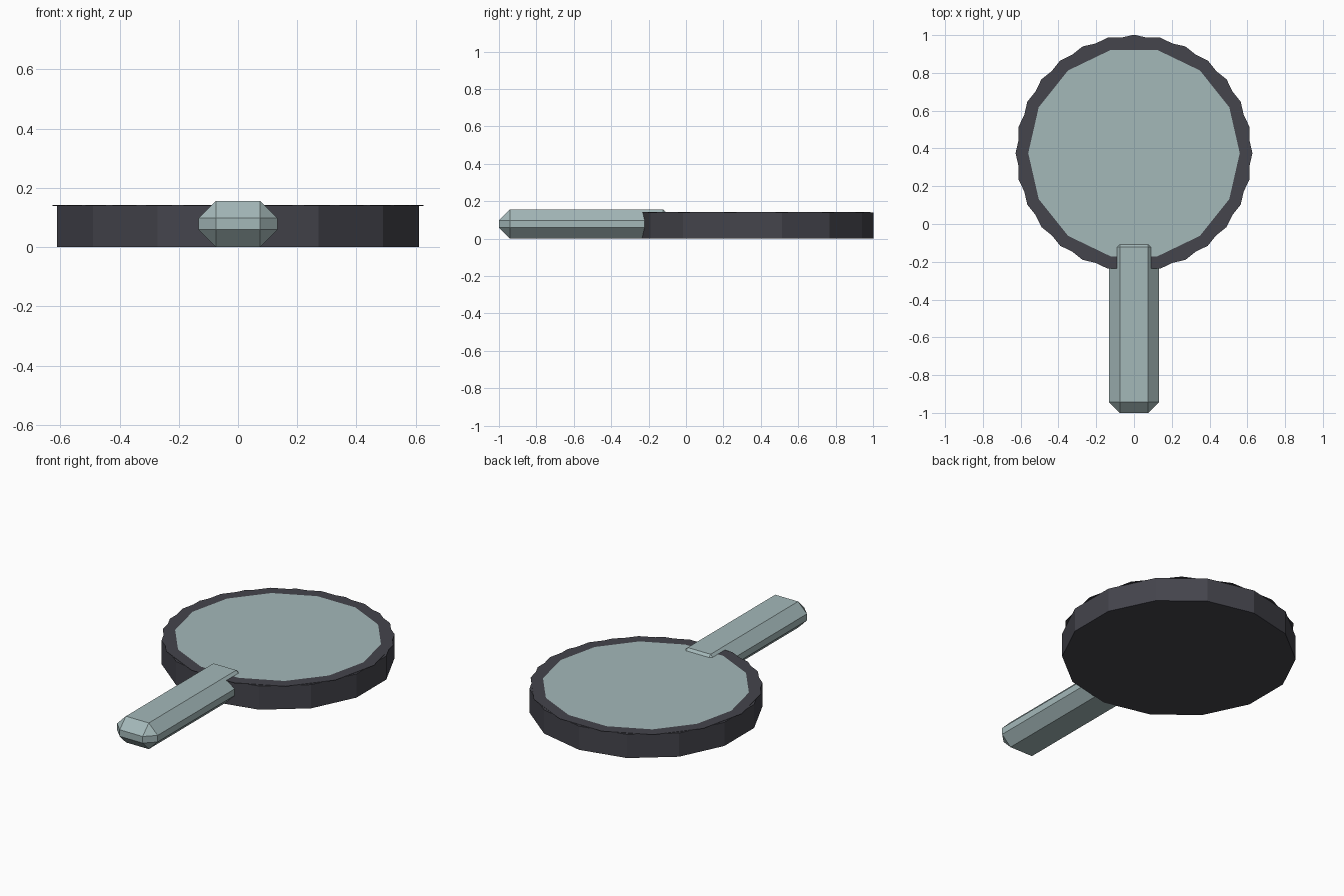
import bpy
import bmesh
import math

if "Cube" in bpy.data.objects:
    bpy.data.objects.remove(bpy.data.objects["Cube"], do_unlink=True)

SIDES = 14
CENTRE_Y = 0.375
RADIUS = 0.627
LENS_RADIUS = 0.56
TOP = 0.14


def material(name, rgb):
    mat = bpy.data.materials.new(name)
    mat.use_nodes = True
    colour = (*rgb, 1)
    mat.diffuse_color = colour
    mat.node_tree.nodes["Principled BSDF"].inputs["Base Color"].default_value = colour
    return mat


def add_object(name, bm, mat):
    bmesh.ops.recalc_face_normals(bm, faces=bm.faces)
    mesh = bpy.data.meshes.new(name)
    bm.to_mesh(mesh)
    bm.free()
    mesh.materials.append(mat)
    obj = bpy.data.objects.new(name, mesh)
    bpy.context.collection.objects.link(obj)
    return obj


def ring(bm, radius, z, turn=0.0):
    """One loop of vertices round the disc centre."""
    step = math.tau / SIDES
    angles = [(i + turn) * step for i in range(SIDES)]
    return [bm.verts.new((radius * math.cos(a), CENTRE_Y + radius * math.sin(a), z))
            for a in angles]


def bridge(bm, a, b):
    for i in range(SIDES):
        j = (i + 1) % SIDES
        bm.faces.new((a[i], a[j], b[j], b[i]))


charcoal = material("charcoal", (0.058, 0.058, 0.072))
grey_green = material("pale grey green", (0.37, 0.48, 0.485))

# Main disc, turned half a facet
bm = bmesh.new()
low, high = ring(bm, RADIUS, 0, 0.5), ring(bm, RADIUS, TOP, 0.5)
bridge(bm, low, high)
bm.faces.new(low)
bm.faces.new(high)
add_object("disc_body", bm, charcoal)

# Thin rim plate around the lens
bm = bmesh.new()
loops = [ring(bm, r, z) for r, z in (
    (LENS_RADIUS, TOP - 0.001), (RADIUS, TOP - 0.001),
    (RADIUS, TOP + 0.002), (LENS_RADIUS, TOP + 0.002))]
for i in range(4):
    bridge(bm, loops[i], loops[(i + 1) % 4])
add_object("rim", bm, charcoal)

# Flat lens plate
bm = bmesh.new()
low, high = ring(bm, LENS_RADIUS, TOP - 0.001), ring(bm, LENS_RADIUS, TOP + 0.002)
bridge(bm, low, high)
bm.faces.new(low)
bm.faces.new(high)
add_object("lens", bm, grey_green)

# Chamfered handle running into the disc
bm = bmesh.new()
bmesh.ops.create_cube(bm, size=1)
bmesh.ops.scale(bm, vec=(0.266, 0.935, 0.155), verts=bm.verts)
bmesh.ops.translate(bm, vec=(0, -0.5325, 0.0785), verts=bm.verts)
bmesh.ops.bevel(bm, geom=bm.edges[:], offset=0.058, segments=1,
                affect='EDGES', offset_type='OFFSET')
add_object("handle", bm, grey_green)
